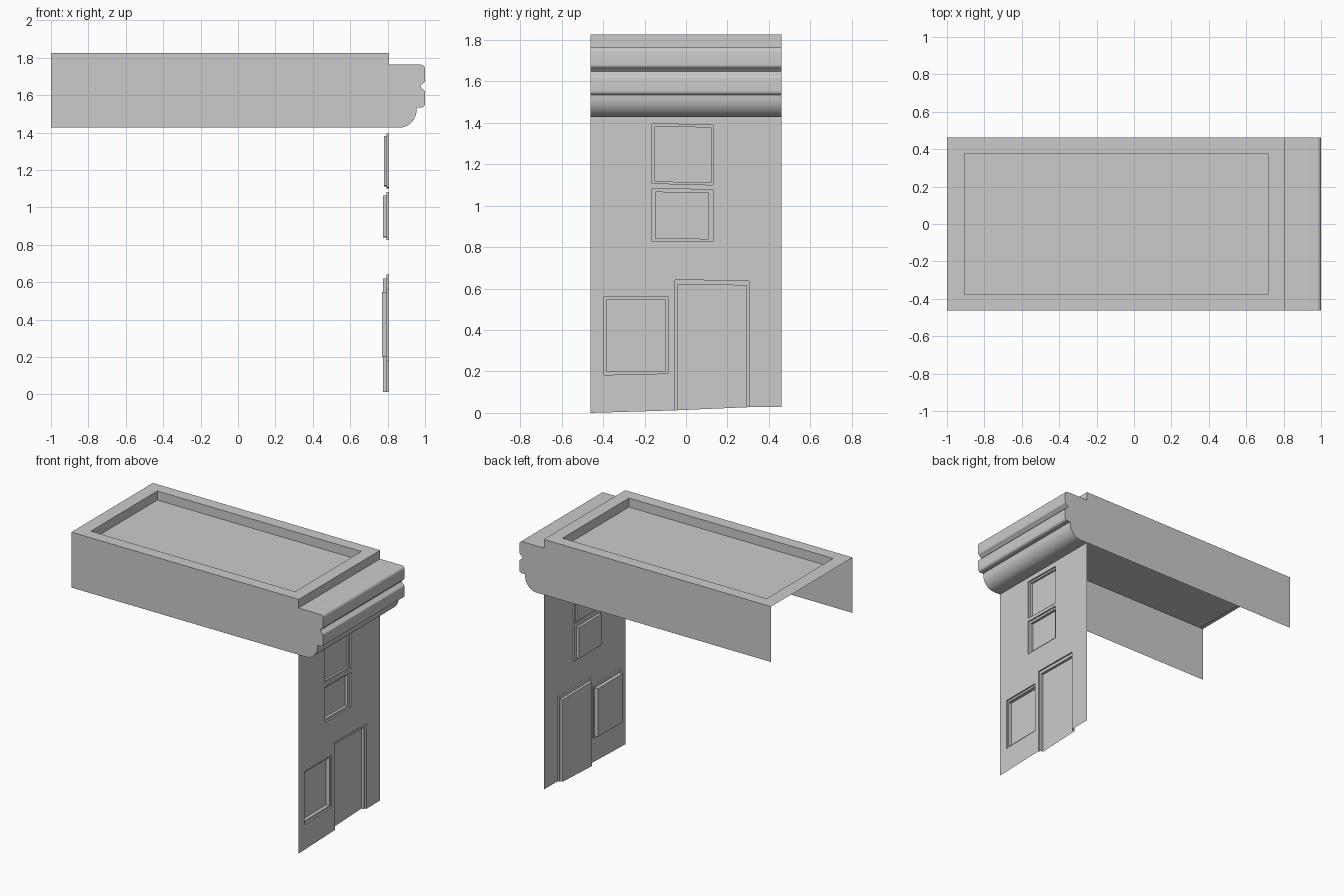
import bpy, bmesh, math

old = bpy.data.objects.get("Cube")
if old:
    bpy.data.objects.remove(old, do_unlink=True)

grey = bpy.data.materials.new("plain_grey")
grey.use_nodes = True
grey.diffuse_color = (0.6, 0.6, 0.6, 1)
grey.node_tree.nodes["Principled BSDF"].inputs["Base Color"].default_value = (0.6, 0.6, 0.6, 1)

HALF = 0.462          # half width of the building
WALL = 0.806          # plane of the street wall
TOP, LEDGE, BASE = 1.825, 1.763, 1.427


def finish(name, bm, smooth=False):
    """Turn a bmesh into a named object."""
    bmesh.ops.remove_doubles(bm, verts=bm.verts, dist=0.0001)
    bmesh.ops.recalc_face_normals(bm, faces=bm.faces)
    mesh = bpy.data.meshes.new(name)
    bm.to_mesh(mesh)
    bm.free()
    mesh.materials.append(grey)
    if smooth:
        mesh.polygons.foreach_set("use_smooth", [True] * len(mesh.polygons))
        mesh.set_sharp_from_angle(angle=math.radians(35))
    obj = bpy.data.objects.new(name, mesh)
    bpy.context.collection.objects.link(obj)
    return obj


def arc(cx, cz, rx, rz, start, end, steps=8):
    angles = [math.radians(start + (end - start) * i / steps) for i in range(steps + 1)]
    return [(cx + rx * math.cos(a), cz + rz * math.sin(a)) for a in angles]


def bridge(bm, a, b, closed=True):
    """Join two rows of vertices with quads."""
    n = len(a)
    for i in range(n if closed else n - 1):
        j = (i + 1) % n
        bm.faces.new((a[i], a[j], b[j], b[i]))


def rect(x0, x1, y0, y1, z):
    return [(x0, y0, z), (x1, y0, z), (x1, y1, z), (x0, y1, z)]


# Cornice moulding, from the parapet down to its underside
cornice = [(WALL, TOP), (WALL, LEDGE)]
cornice += arc(0.978, LEDGE - 0.022, 0.022, 0.022, 90, 0)
cornice += arc(0.975, 1.68, 0.025, 0.02, 0, -60)
cornice += [(0.975, 1.648)]
cornice += arc(0.975, 1.615, 0.025, 0.02, 60, 0)
cornice += arc(0.982, 1.555, 0.018, 0.02, 0, -90)
cornice += [(0.957, 1.535)]
cornice += arc(0.865, 1.525, 0.09, 0.098, 0, -90, 12)
cornice += [(WALL, BASE)]

bm = bmesh.new()
rows = [[bm.verts.new((x, y, z)) for x, z in cornice] for y in (-HALF, HALF)]
bridge(bm, rows[0], rows[1], closed=False)
finish("cornice", bm, smooth=True)

# Side panels, running on into the cornice ends
bm = bmesh.new()
for y in (-HALF, HALF):
    outline = [(-1, BASE), (-1, TOP)] + cornice
    bm.faces.new([bm.verts.new((x, y, z)) for x, z in outline])
finish("side_panels", bm)

# Flat roof with a raised rim and sunken floor
bm = bmesh.new()
rim, lip, floor = [[bm.verts.new(p) for p in ring] for ring in (
    rect(-1, WALL, -HALF, HALF, TOP),
    rect(-0.905, 0.717, -0.377, 0.377, TOP),
    rect(-0.905, 0.717, -0.377, 0.377, LEDGE - 0.003))]
bridge(bm, rim, lip)
bridge(bm, lip, floor)
bm.faces.new(floor)
finish("roof", bm)

# Openings as (outer corners, inner corners, depth), in y and z
openings = {
    "upper_window": ([(-0.165, 1.108), (-0.165, 1.395), (0.13, 1.39), (0.13, 1.1)],
                     [(-0.15, 1.117), (-0.15, 1.382), (0.12, 1.377), (0.12, 1.112)], 0.026),
    "middle_window": ([(-0.165, 0.826), (-0.165, 1.083), (0.13, 1.077), (0.13, 0.826)],
                      [(-0.148, 0.842), (-0.148, 1.065), (0.108, 1.063), (0.108, 0.84)], 0.03),
    "shop_window": ([(-0.395, 0.183), (-0.395, 0.562), (-0.088, 0.562), (-0.088, 0.19)],
                    [(-0.383, 0.2), (-0.383, 0.548), (-0.1, 0.548), (-0.1, 0.202)], 0.036),
    "door": ([(-0.053, 0.012), (-0.053, 0.642), (0.305, 0.637), (0.305, 0.028)],
             [(-0.04, 0.013), (-0.04, 0.62), (0.292, 0.615), (0.292, 0.027)], 0.03),
}

# Street wall with the openings left out
bm = bmesh.new()
edges = []
outline = [(-HALF, 0)] + openings["door"][0] + [(HALF, 0.028), (HALF, TOP), (-HALF, TOP)]
loops = [outline] + [v[0] for k, v in openings.items() if k != "door"]
for loop in loops:
    verts = [bm.verts.new((WALL, y, z)) for y, z in loop]
    edges += [bm.edges.new((verts[i - 1], verts[i])) for i in range(len(verts))]
bmesh.ops.triangle_fill(bm, edges=edges, use_beauty=True, normal=(1, 0, 0))
bmesh.ops.dissolve_limit(bm, angle_limit=0.01, verts=bm.verts, edges=bm.edges)
finish("street_wall", bm)

# Stepped reveals and panes; the door is open at the ground
for name, (outer, inner, depth) in openings.items():
    bm = bmesh.new()
    rings = [[bm.verts.new((WALL - d, y, z)) for y, z in pts]
             for pts, d in ((outer, 0), (outer, 0.011), (inner, 0.011), (inner, depth))]
    for a, b in zip(rings, rings[1:]):
        bridge(bm, a, b, closed=name != "door")
    pane = bm.faces.new(rings[-1])
    finish(name, bm)
